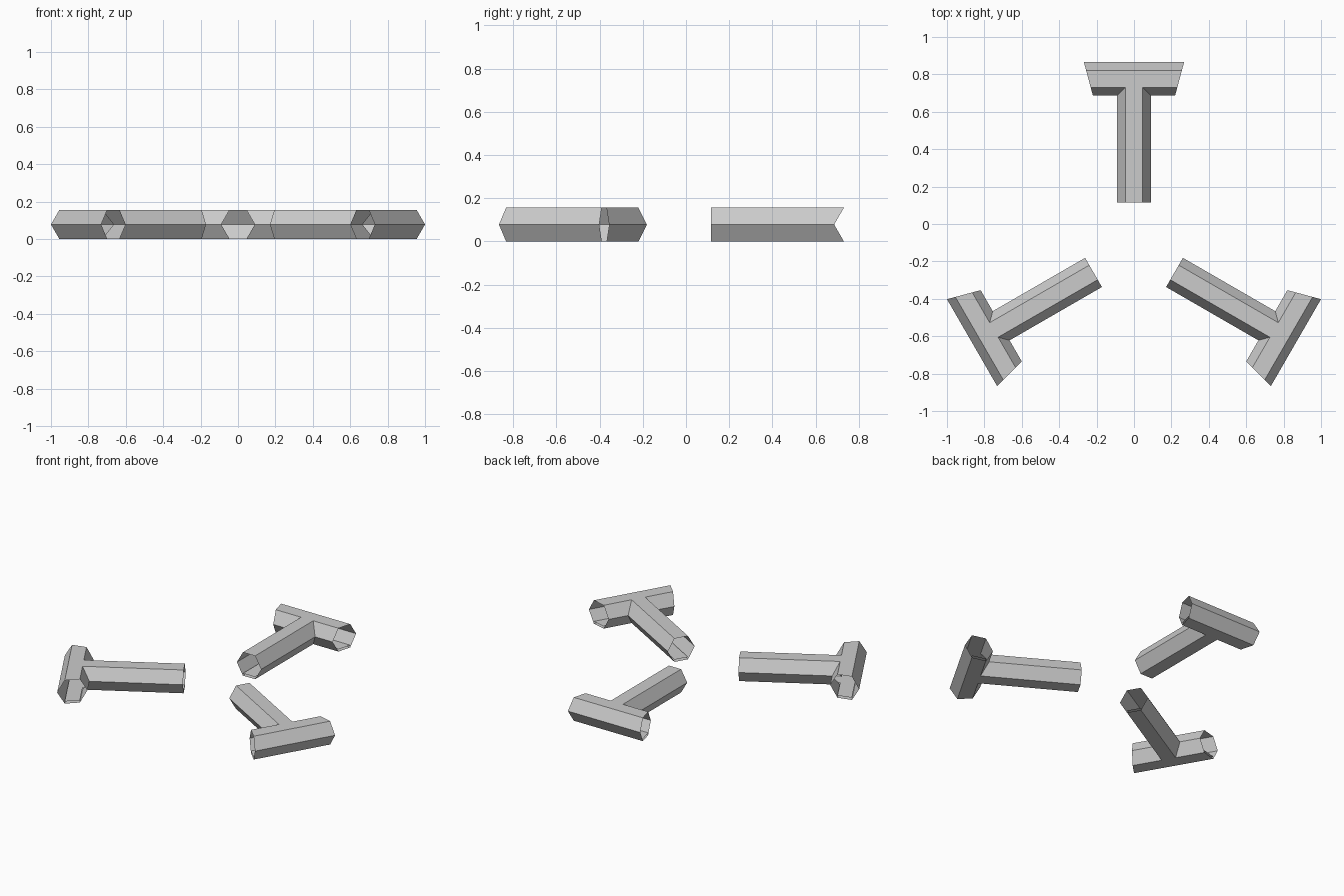
import bpy, bmesh
from math import tan, pi
from mathutils import Matrix

if "Cube" in bpy.data.objects:
    bpy.data.objects.remove(bpy.data.objects["Cube"])

R = 0.09                  # hexagon radius of the tubes
H = R * 3 ** 0.5          # tube height
M = H / 2
T = tan(pi / 12)          # bar ends are cut on planes through the hub
START = 0.25              # inner end of each stem
CY = -0.134               # hub position that centres the model
R_MID_IN, R_IN, R_OUT, R_MID_OUT = 1 - 2 * R, 1 - 1.5 * R, 1 - 0.5 * R, 1.0


def make(name, faces, angle):
    bm = bmesh.new()
    for f in faces:
        bm.faces.new([bm.verts.new(p) for p in f])
    bmesh.ops.remove_doubles(bm, verts=bm.verts, dist=1e-5)
    bmesh.ops.recalc_face_normals(bm, faces=bm.faces)
    # outward normals: the highest face must point up
    bm.normal_update()
    if max(bm.faces, key=lambda f: f.calc_center_median().z).normal.z < 0:
        bmesh.ops.reverse_faces(bm, faces=bm.faces)
    bm.transform(Matrix.Translation((0, CY, 0)) @ Matrix.Rotation(angle, 4, 'Z'))
    me = bpy.data.meshes.new(name)
    bm.to_mesh(me)
    bm.free()
    bpy.context.collection.objects.link(bpy.data.objects.new(name, me))


def panel(z, w, r_in, r_out):
    # T-shaped flat panel: bar with its join to the stem, then the stem
    return [
        [(-r_in * T, r_in, z), (-w, r_in, z), (w, r_in, z), (r_in * T, r_in, z),
         (r_out * T, r_out, z), (-r_out * T, r_out, z)],
        [(-w, START, z), (w, START, z), (w, r_in, z), (-w, r_in, z)],
    ]


# open-ended hexagonal T tube
tube = []
for z in (0, H):
    tube += panel(z, R / 2, R_IN, R_OUT)
    # outer slope of the bar
    tube.append([(-R_OUT * T, R_OUT, z), (R_OUT * T, R_OUT, z),
                 (T, R_MID_OUT, M), (-T, R_MID_OUT, M)])
    for s in (-1, 1):
        # inner slope of the bar, mitred against the stem
        tube.append([(s * R / 2, R_IN, z), (s * R_IN * T, R_IN, z),
                     (s * R_MID_IN * T, R_MID_IN, M), (s * R, R_MID_IN, M)])
        # sloped side of the stem
        tube.append([(s * R / 2, START, z), (s * R / 2, R_IN, z),
                     (s * R, R_MID_IN, M), (s * R, START, M)])

# thin walkway inside the tubes
floor = panel(0.015, R / 2, R_IN, R_OUT)

for i, side in enumerate(("back", "left", "right")):
    make(f"{side}_corridor", tube, i * 2 * pi / 3)
    make(f"{side}_walkway", floor, i * 2 * pi / 3)
